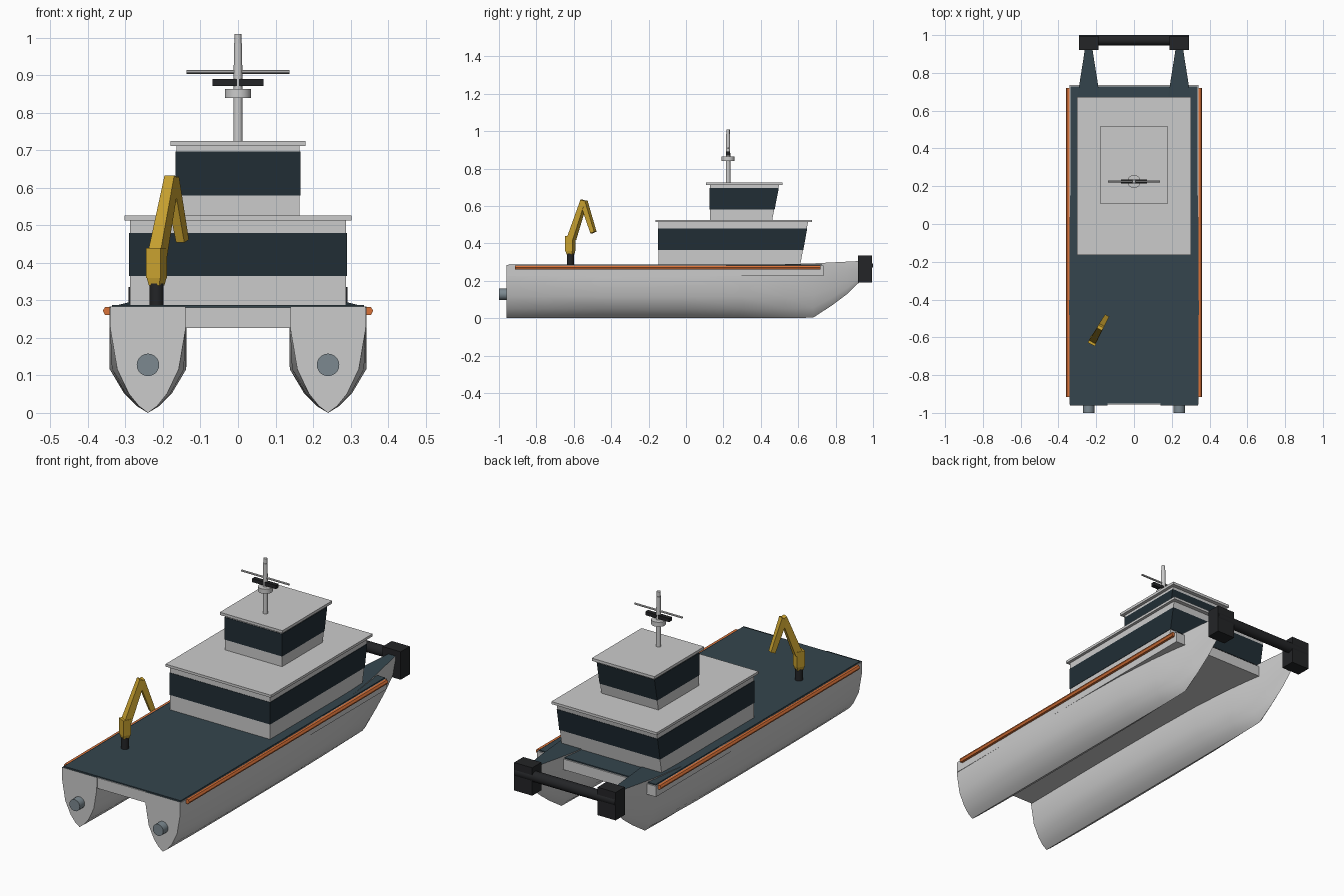
import bpy, bmesh, math
from mathutils import Vector

if "Cube" in bpy.data.objects:
    bpy.data.objects.remove(bpy.data.objects["Cube"])


def material(name, rgb):
    m = bpy.data.materials.new(name)
    m.diffuse_color = (*rgb, 1)
    m.use_nodes = True
    m.node_tree.nodes["Principled BSDF"].inputs["Base Color"].default_value = m.diffuse_color
    return m


DECK = material("deck_blue", (0.035, 0.06, 0.075))
GLASS = material("dark_glass", (0.015, 0.027, 0.036))
RUBBER = material("rubber", (0.017, 0.018, 0.02))
ORANGE = material("orange", (0.7, 0.17, 0.04))
YELLOW = material("yellow", (0.6, 0.37, 0.03))
STEEL = material("steel", (0.2, 0.25, 0.28))


def finish(name, bm, mats=(), smooth=None):
    bmesh.ops.recalc_face_normals(bm, faces=bm.faces)
    me = bpy.data.meshes.new(name)
    bm.to_mesh(me)
    bm.free()
    for m in mats:
        me.materials.append(m)
    ob = bpy.data.objects.new(name, me)
    bpy.context.collection.objects.link(ob)
    if smooth:
        bpy.ops.object.select_all(action='DESELECT')
        ob.select_set(True)
        bpy.context.view_layer.objects.active = ob
        bpy.ops.object.shade_smooth_by_angle(angle=math.radians(smooth))
    return ob


def loft(bm, rings):
    """Skin a list of closed rings and cap both ends."""
    vs = [[bm.verts.new(p) for p in r] for r in rings]
    n = len(vs[0])
    for a, b in zip(vs, vs[1:]):
        for i in range(n):
            j = (i + 1) % n
            bm.faces.new((a[i], a[j], b[j], b[i]))
    bm.faces.new(vs[0])
    bm.faces.new(vs[-1])


def rect(w, y0, y1, z):
    return [(-w, y0, z), (w, y0, z), (w, y1, z), (-w, y1, z)]


def box(name, x0, x1, y0, y1, z0, z1, mat=None):
    bm = bmesh.new()
    c = (x0 + x1) / 2
    loft(bm, [[(x + c, y, z) for x, y, z in rect((x1 - x0) / 2, y0, y1, h)] for h in (z0, z1)])
    return finish(name, bm, [mat] if mat else [])


def rod(name, a, b, r0, r1=None, sides=16, mat=None, smooth=40, turn=0.0):
    """Straight tapered prism or cylinder from a to b."""
    a, b = Vector(a), Vector(b)
    r1 = r0 if r1 is None else r1
    d = (b - a).normalized()
    u = d.cross(Vector((0, 0, 1)))
    u = u.normalized() if u.length > 1e-4 else Vector((1, 0, 0))
    v = d.cross(u)
    bm = bmesh.new()
    angs = [turn + math.tau * i / sides for i in range(sides)]
    loft(bm, [[p + (u * math.cos(t) + v * math.sin(t)) * r for t in angs]
              for p, r in ((a, r0), (b, r1))])
    return finish(name, bm, [mat] if mat else [], smooth)


# Hull stations: y, half width at top, half width at chine, keel z, sheer z
STATIONS = [(-0.96, 0.100, 0.082, 0.0, 0.284), (-0.75, 0.101, 0.096, 0.0, 0.284),
            (-0.45, 0.103, 0.102, 0.0, 0.284), (0.0, 0.101, 0.100, 0.0, 0.284),
            (0.3, 0.094, 0.090, 0.0, 0.284), (0.52, 0.078, 0.070, 0.0, 0.288),
            (0.68, 0.058, 0.046, 0.003, 0.293), (0.78, 0.043, 0.030, 0.068, 0.298),
            (0.86, 0.030, 0.019, 0.128, 0.302), (0.94, 0.018, 0.010, 0.205, 0.306)]


def hull(name, cx):
    rings = []
    for y, w, c, k, s in STATIONS:
        half = [(w, 1.0), (w * .97 + c * .03, 0.77), (c, 0.41), (c * .62, 0.18), (c * .3, 0.065)]
        pts = half + [(0, 0)] + [(-x, f) for x, f in reversed(half)]
        rings.append([(cx + x, y, k + f * (s - k)) for x, f in pts])
    bm = bmesh.new()
    loft(bm, rings)
    bmesh.ops.recalc_face_normals(bm, faces=bm.faces)
    for f in bm.faces:
        f.material_index = 1 if f.normal.z > 0.8 else 0
    grey = material(name + "_grey", (0.8, 0.8, 0.8))
    finish(name, bm, [grey, DECK], 35)


# Twin hulls, water jets, side rails and bow fender blocks
for side, s in (("left", -1), ("right", 1)):
    hull(side + "_hull", 0.24 * s)
    rod(side + "_water_jet", (0.24 * s, -1.0, 0.128), (0.24 * s, -0.94, 0.128), 0.03, sides=20, mat=STEEL)
    rod(side + "_rub_rail", (0.348 * s, -0.915, 0.272), (0.348 * s, 0.72, 0.272), 0.0125,
        sides=6, mat=ORANGE, smooth=None)
    box(side + "_bow_fender", 0.24 * s - 0.052, 0.24 * s + 0.052, 0.92, 0.995, 0.19, 0.335, RUBBER)
rod("bow_fender_bar", (-0.29, 0.973, 0.282), (0.29, 0.973, 0.282), 0.027, mat=RUBBER)

# Bridge deck
box("bridge_deck", -0.342, 0.342, -0.955, 0.735, 0.226, 0.281)
box("deck_surface", -0.336, 0.336, -0.95, 0.728, 0.28, 0.287, DECK)


# Cabins: raked front wall, window band, overhanging roof
def cabin(name, w, back, f0, f1, z0, z1, b0, b1, roof):
    def front(z):
        return f0 + (f1 - f0) * (z - z0) / (z1 - z0)
    bm = bmesh.new()
    loft(bm, [rect(w, back, front(z), z) for z in (z0, z1)])
    finish(name + "_walls", bm)
    bm = bmesh.new()
    e = 0.002
    loft(bm, [rect(w + e, back - e, front(z) + e, z) for z in (b0, b1)])
    finish(name + "_windows", bm, [GLASS])
    rw, r0, r1, rt = roof
    box(name + "_roof", -rw, rw, r0, r1, z1, rt)


cabin("main_cabin", 0.288, -0.148, 0.61, 0.652, 0.28, 0.513, 0.365, 0.48, (0.303, -0.163, 0.673, 0.526))
cabin("wheelhouse", 0.164, 0.128, 0.46, 0.497, 0.52, 0.711, 0.58, 0.697, (0.18, 0.108, 0.517, 0.725))

# Mast with platform, radar and yard
MY = 0.225
rod("mast", (0, MY, 0.72), (0, MY, 0.985), 0.0125, 0.011)
rod("mast_light", (0, MY, 0.98), (0, MY, 1.01), 0.009)
rod("mast_platform", (0, MY, 0.84), (0, MY, 0.864), 0.035, sides=24)
box("radar_scanner", -0.068, 0.068, MY - 0.011, MY + 0.011, 0.871, 0.89, RUBBER)
rod("mast_yard", (-0.137, MY, 0.909), (0.137, MY, 0.909), 0.005, sides=8)

# Folding deck crane
cx, cy = -0.217, -0.618
Q = math.pi / 4
rod("crane_pedestal", (cx, cy, 0.28), (cx, cy, 0.345), 0.019, mat=RUBBER)
yaw = math.atan2(0.13, 0.063) + Q
rod("crane_collar", (cx, cy, 0.34), (cx, cy, 0.36), 0.022, 0.028, 4, YELLOW, None, yaw)
rod("crane_house", (cx, cy, 0.36), (cx, cy, 0.44), 0.03, 0.03, 4, YELLOW, None, yaw)
rod("crane_boom", (cx + .003, cy + .006, 0.425), (-0.176, -0.545, 0.628), 0.027, 0.021, 4, YELLOW, None, Q)
rod("crane_jib", (-0.178, -0.547, 0.625), (-0.148, -0.495, 0.458), 0.022, 0.018, 4, YELLOW, None, Q)
